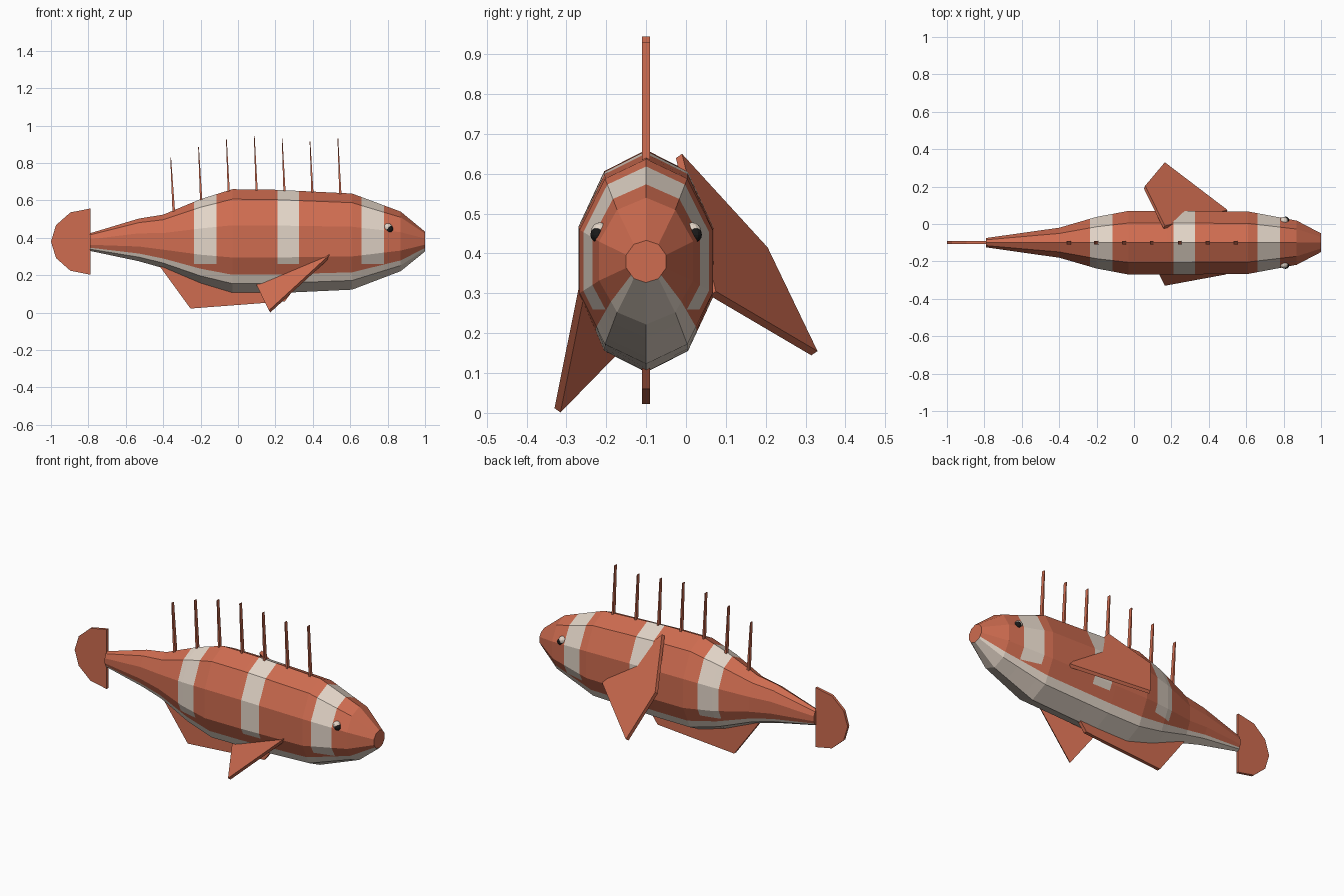
import bpy, bmesh, math
from mathutils import Vector

cube = bpy.data.objects.get("Cube")
if cube:
    bpy.data.objects.remove(cube, do_unlink=True)

MID = -0.1  # the body's own centre plane


def material(name, rgb):
    m = bpy.data.materials.new(name)
    m.use_nodes = True
    m.diffuse_color = (*rgb, 1)
    m.node_tree.nodes["Principled BSDF"].inputs["Base Color"].default_value = (*rgb, 1)
    return m


orange = material("orange", (0.62, 0.15, 0.08))
cream = material("cream", (0.76, 0.66, 0.57))
black = material("black", (0.01, 0.01, 0.01))


def finish(name, bm, *mats):
    bmesh.ops.recalc_face_normals(bm, faces=bm.faces)
    me = bpy.data.meshes.new(name)
    bm.to_mesh(me)
    bm.free()
    for m in mats:
        me.materials.append(m)
    ob = bpy.data.objects.new(name, me)
    bpy.context.collection.objects.link(ob)
    return ob


def plate(name, points, thick, offset=0.0):
    """Flat slab through the points; offset shifts it along its normal."""
    pts = [Vector(p) for p in points]
    n = (pts[1] - pts[0]).cross(pts[2] - pts[0]).normalized()
    bm = bmesh.new()
    a, b = ([bm.verts.new(p + n * (offset + s * thick / 2)) for p in pts] for s in (-1, 1))
    bm.faces.new(a)
    bm.faces.new(b)
    for i in range(len(pts)):
        j = (i + 1) % len(pts)
        bm.faces.new((a[i], a[j], b[j], b[i]))
    return finish(name, bm, orange)


def upright(name, outline, thick):
    return plate(name, [(x, MID, z) for x, z in outline], thick)


# Body: ten-sided rings (x, top, bottom, half width) with an extra belly line
STATIONS = [(-0.79, 0.425, 0.33, 0.025), (-0.53, 0.503, 0.275, 0.062),
            (-0.4, 0.524, 0.238, 0.08), (-0.2, 0.607, 0.153, 0.138),
            (-0.03, 0.66, 0.102, 0.17), (0.18, 0.658, 0.103, 0.17),
            (0.61, 0.637, 0.123, 0.167), (0.87, 0.54, 0.222, 0.118),
            (1.0, 0.433, 0.327, 0.05)]
side = [(math.sin(math.radians(a)) / math.sin(math.radians(72)), math.cos(math.radians(a)))
        for a in range(0, 181, 36)]
belly = Vector(side[4]).lerp(Vector(side[3]), 0.34)
side.insert(4, tuple(belly))
ring = side + [(-y, z) for y, z in side[-2:0:-1]]
BELLY_STRIPS = (4, 5, 6, 7)

bm = bmesh.new()
rows = [[bm.verts.new((x, MID + w * y, (t + b) / 2 + (t - b) / 2 * z)) for y, z in ring]
        for x, t, b, w in STATIONS]
for r0, r1 in zip(rows, rows[1:]):
    for i in range(len(ring)):
        j = (i + 1) % len(ring)
        f = bm.faces.new((r0[i], r0[j], r1[j], r1[i]))
        f.material_index = int(i in BELLY_STRIPS)
bm.faces.new(rows[0])
bm.faces.new(rows[-1])


# Cream bands cut into the orange flanks and back
def cut(faces, co, no):
    geom = set(faces)
    for f in faces:
        geom.update(f.edges)
        geom.update(f.verts)
    bmesh.ops.bisect_plane(bm, geom=list(geom), plane_co=co, plane_no=no, dist=1e-5)


BANDS = [(-0.235, -0.115), (0.21, 0.325), (0.66, 0.78)]
BAND_FOOT = 0.26
for lo, hi in BANDS:
    for x in (lo, hi):
        cut(bm.faces[:], (x, 0, 0), (1, 0, 0))
    inside = [f for f in bm.faces if lo < f.calc_center_median().x < hi]
    cut(inside, (0, 0, BAND_FOOT), (0, 0, 1))
    for f in bm.faces:
        c = f.calc_center_median()
        if lo < c.x < hi and c.z > BAND_FOOT:
            f.material_index = 1
finish("body", bm, orange, cream)

# Tail fin
half = [(-0.789, 0.177), (-0.896, 0.156), (-0.973, 0.088)]
upright("tail_fin", [(x, 0.38 + z) for x, z in half] + [(-1.0, 0.38)]
        + [(x, 0.38 - z) for x, z in reversed(half)], 0.016)

# Belly fin
upright("belly_fin", [(-0.42, 0.25), (-0.254, 0.022), (0.25, 0.06), (0.31, 0.14), (0, 0.3)], 0.02)

# Row of dorsal spines
TIPS = [0.83, 0.885, 0.925, 0.945, 0.93, 0.915, 0.93]
for i, tip in enumerate(TIPS):
    x = -0.362 + i * 0.149
    upright(f"dorsal_spine_{i + 1}",
            [(x + 0.014, 0.48), (x + 0.03, 0.48), (x + 0.004, tip), (x, tip)], 0.02)

# Side fins
plate("left_side_fin", [(0.165, -0.01, 0.65), (0.5, 0.075, 0.305),
                        (0.165, 0.33, 0.155), (0.06, 0.205, 0.415)], 0.02, -0.01)
plate("right_side_fin", [(0.49, -0.27, 0.31), (0.165, -0.33, 0.012),
                         (0.064, -0.127, 0.22), (0.16, 0, 0.5)], 0.02, 0.01)


# Eyes
def ball(name, loc, r, mat):
    bm = bmesh.new()
    bmesh.ops.create_uvsphere(bm, u_segments=12, v_segments=8, radius=r)
    bmesh.ops.translate(bm, verts=bm.verts, vec=loc)
    finish(name, bm, mat)


for label, s in (("left", 1), ("right", -1)):
    ball(label + "_eye", (0.802, MID + s * 0.116, 0.456), 0.022, cream)
    ball(label + "_pupil", (0.811, MID + s * 0.121, 0.447), 0.019, black)
